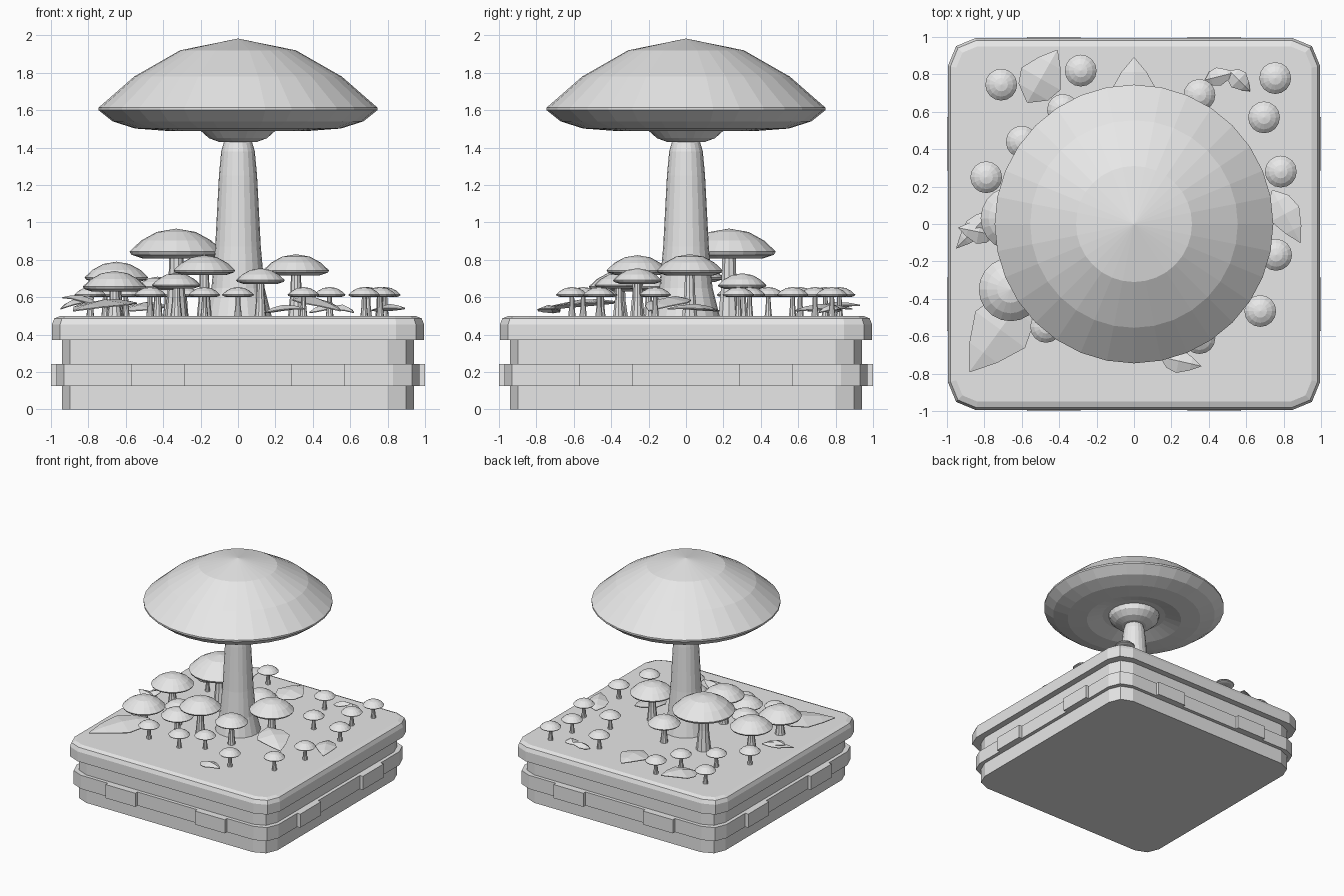
import bpy, bmesh, math
from mathutils import Vector

cube = bpy.data.objects.get("Cube")
if cube:
    bpy.data.objects.remove(cube, do_unlink=True)

GRAY = (0.8, 0.8, 0.8, 1)
clay = bpy.data.materials.new("light_gray")
clay.use_nodes = True
clay.diffuse_color = GRAY
clay.node_tree.nodes["Principled BSDF"].inputs["Base Color"].default_value = GRAY
GROUND = 0.5


def finish(bm, name):
    """Turn a bmesh into a named object."""
    bmesh.ops.recalc_face_normals(bm, faces=bm.faces)
    mesh = bpy.data.meshes.new(name)
    bm.to_mesh(mesh)
    bm.free()
    mesh.materials.append(clay)
    obj = bpy.data.objects.new(name, mesh)
    bpy.context.collection.objects.link(obj)
    return obj


def slab(name, half, z0, z1, corner=0.14, top_bevel=0):
    """Square slab with rounded upright corners and an optional top bevel."""
    bm = bmesh.new()
    bmesh.ops.create_cube(bm, size=1)
    for v in bm.verts:
        v.co = (v.co.x * 2 * half, v.co.y * 2 * half, z1 if v.co.z > 0 else z0)
    upright = [e for e in bm.edges if abs(e.verts[0].co.z - e.verts[1].co.z) > 0.01]
    bmesh.ops.bevel(bm, geom=upright, offset=corner, segments=2, profile=0.5, affect='EDGES')
    if top_bevel:
        rim = [e for e in bm.edges if all(v.co.z > z1 - 0.001 for v in e.verts)]
        bmesh.ops.bevel(bm, geom=rim, offset=top_bevel, segments=2, profile=0.5, affect='EDGES')
    return finish(bm, name)


def block(name, x0, x1, y0, y1, z0, z1):
    bm = bmesh.new()
    bmesh.ops.create_cube(bm, size=1)
    for v in bm.verts:
        v.co = (x1 if v.co.x > 0 else x0, y1 if v.co.y > 0 else y0, z1 if v.co.z > 0 else z0)
    return finish(bm, name)


def lathe(name, profile, sides, at=(0, 0)):
    """Revolve (radius, z) points about the vertical axis."""
    bm = bmesh.new()
    verts = [bm.verts.new((r, 0, z)) for r, z in profile]
    edges = [bm.edges.new(p) for p in zip(verts, verts[1:])]
    bmesh.ops.spin(bm, geom=verts + edges, cent=(0, 0, 0), axis=(0, 0, 1),
                   angle=math.tau, steps=sides, use_duplicate=False)
    bmesh.ops.remove_doubles(bm, verts=bm.verts, dist=0.0005)
    obj = finish(bm, name)
    obj.location = (at[0], at[1], 0)
    return obj


def mushroom(name, x, y, radius, top, sides):
    """Small mushroom whose cap and stem scale with the cap radius."""
    r, drop = radius, radius * 0.49
    rim = top - drop
    lathe(name + "_cap", [(0, top), (r * 0.42, top - drop * 0.15), (r * 0.75, top - drop * 0.52),
                          (r, rim), (r * 0.96, rim - r * 0.07), (r * 0.72, rim - r * 0.15),
                          (r * 0.35, rim - r * 0.15), (0, rim - r * 0.1)], sides, (x, y))
    lathe(name + "_stem", [(0, rim), (r * 0.15, rim - r * 0.1), (r * 0.17, (rim + GROUND) / 2),
                           (r * 0.24, GROUND), (0, GROUND)], 10, (x, y))


def leaf(name, base, tip, width, z_base, z_tip):
    """Pointed leaf folded along its raised midrib."""
    bm = bmesh.new()
    a, b = Vector((*base, z_base)), Vector((*tip, z_tip))
    side = Vector((-(b - a).y, (b - a).x, 0)).normalized()
    rows = []
    for t, w, lift in ((0, 0.02, 0), (0.2, 0.38, 0.02), (0.45, 0.5, 0.03),
                       (0.75, 0.28, 0.02), (1, 0.01, 0)):
        mid = a.lerp(b, t) + Vector((0, 0, lift))
        rows.append([bm.verts.new(mid + side * width * w * s - Vector((0, 0, 0.05 * w * abs(s))))
                     for s in (-1, 0, 1)])
    for p, q in zip(rows, rows[1:]):
        for i in range(2):
            bm.faces.new((p[i], p[i + 1], q[i + 1], q[i]))
    obj = finish(bm, name)
    thick = obj.modifiers.new("thickness", 'SOLIDIFY')
    thick.thickness = 0.006


# Plinth
slab("base_block", 0.94, 0, 0.4)
slab("base_band", 0.97, 0.125, 0.243)
slab("base_lid", 0.995, 0.37, GROUND, 0.15, 0.045)
for s in (-1, 1):
    for c in (-0.43, 0.43):
        u0, u1 = c - 0.143, c + 0.143
        d0, d1 = sorted((s * 0.95, s))
        block("brick_front_back", u0, u1, d0, d1, 0.125, 0.243)
        block("brick_side", d0, d1, u0, u1, 0.125, 0.243)

# Giant mushroom
lathe("giant_cap", [(0, 1.983), (0.31, 1.92), (0.555, 1.78), (0.745, 1.614), (0.745, 1.6),
                    (0.67, 1.54), (0.55, 1.502), (0.39, 1.49), (0.26, 1.53), (0, 1.55)], 32)
lathe("giant_collar", [(0, 1.53), (0.21, 1.53), (0.2, 1.49), (0.155, 1.45),
                       (0.1, 1.43), (0, 1.425)], 24)
lathe("giant_stem", [(0, 1.45), (0.075, 1.43), (0.09, 1.38), (0.102, 1.25), (0.122, 0.87),
                     (0.142, 0.65), (0.18, GROUND), (0, GROUND)], 20)

# Medium mushrooms
for x, y, r, top in ((-0.33, 0.23, 0.25, 0.967), (-0.65, 0.03, 0.17, 0.79),
                     (-0.66, -0.35, 0.17, 0.74), (-0.18, -0.26, 0.165, 0.825),
                     (0.31, 0.02, 0.177, 0.83), (0.12, -0.26, 0.13, 0.755),
                     (0, 0.3, 0.13, 0.728), (-0.33, -0.36, 0.13, 0.73),
                     (-0.43, -0.2, 0.11, 0.71)):
    mushroom("medium_mushroom", x, y, r, top, 20)

# Small mushrooms
for x, y in ((-0.71, 0.745), (-0.285, 0.82), (0.35, 0.69), (0.755, 0.78), (0.695, 0.57),
             (0.785, 0.28), (0.76, -0.165), (0.675, -0.465), (0.35, -0.61), (-0.47, -0.55),
             (-0.79, 0.25), (-0.6, 0.44), (-0.38, 0.61), (-0.18, -0.55), (0, -0.45),
             (0.49, 0.34)):
    mushroom("small_mushroom", x, y, 0.085, 0.655, 16)

# Leaves
for base, tip, width, z0, z1 in (
        ((-0.58, -0.38), (-0.88, -0.79), 0.33, 0.58, 0.53),
        ((-0.57, 0.65), (-0.41, 0.93), 0.24, 0.53, 0.56),
        ((0, 0.58), (0, 0.89), 0.24, 0.53, 0.54),
        ((0.38, 0.77), (0.54, 0.81), 0.1, 0.52, 0.54),
        ((0.51, 0.82), (0.62, 0.71), 0.11, 0.54, 0.52),
        ((0.74, 0.18), (0.89, -0.1), 0.17, 0.53, 0.54),
        ((-0.77, 0.06), (-0.95, -0.13), 0.12, 0.6, 0.54),
        ((-0.74, -0.06), (-0.94, -0.02), 0.13, 0.56, 0.6),
        ((0.14, -0.71), (0.36, -0.76), 0.13, 0.52, 0.54),
        ((0.3, -0.02), (0.55, -0.2), 0.27, 0.6, 0.53)):
    leaf("leaf", base, tip, width, z0, z1)
